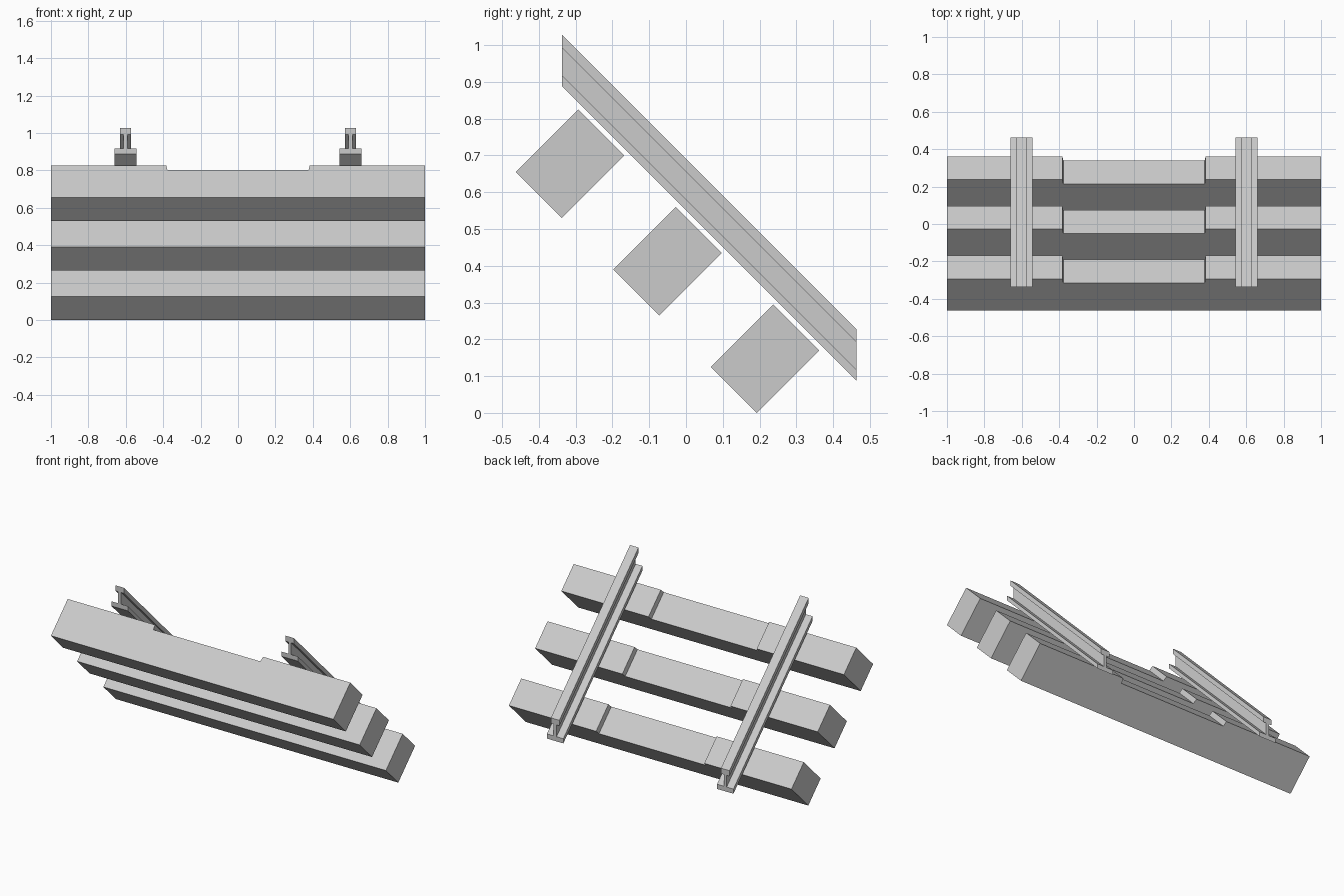
import bpy
import bmesh
from mathutils import Vector

if "Cube" in bpy.data.objects:
    bpy.data.objects.remove(bpy.data.objects["Cube"])

grey = bpy.data.materials.new("plain grey")
grey.diffuse_color = (0.6, 0.6, 0.6, 1)
grey.use_nodes = True
grey.node_tree.nodes["Principled BSDF"].inputs["Base Color"].default_value = grey.diffuse_color


def prism(name, start, sweep):
    """Extrude a closed outline of points along the sweep vector."""
    bm = bmesh.new()
    face = bm.faces.new([bm.verts.new(p) for p in start])
    out = bmesh.ops.extrude_face_region(bm, geom=[face], use_keep_orig=True)
    moved = [g for g in out["geom"] if isinstance(g, bmesh.types.BMVert)]
    bmesh.ops.translate(bm, verts=moved, vec=Vector(sweep))
    bmesh.ops.recalc_face_normals(bm, faces=bm.faces)
    mesh = bpy.data.meshes.new(name)
    bm.to_mesh(mesh)
    bm.free()
    mesh.materials.append(grey)
    obj = bpy.data.objects.new(name, mesh)
    bpy.context.collection.objects.link(obj)
    return obj


# Sleepers: outline (x, height) with a shallow recess in the middle, tilted 45 degrees
H, W, DIP = 0.085, 0.0625, 0.022
half = [(0.378, H - DIP), (0.383, H), (1.0, H), (1.0, -H)]
outline = half + [(-x, h) for x, h in reversed(half)]
for i in range(3):
    cy, cz = 0.2145 - 0.265 * i, 0.1475 + 0.265 * i
    prism(f"sleeper_{i + 1}",
          [(x, cy + h - W, cz + h + W) for x, h in outline],
          (0, 2 * W, -2 * W))

# Rails: I-shaped section, ends cut vertically, running down the 45 degree slope
right = [(0.058, 0), (0.058, 0.03), (0.01, 0.03), (0.01, 0.105),
         (0.03, 0.105), (0.03, 0.14)]
section = right + [(-x, z) for x, z in reversed(right)]
for side, label in ((-1, "left"), (1, "right")):
    prism(f"{label}_rail",
          [(side * 0.602 + x, -0.337, 0.888 + z) for x, z in section],
          (0, 0.8, -0.8))
